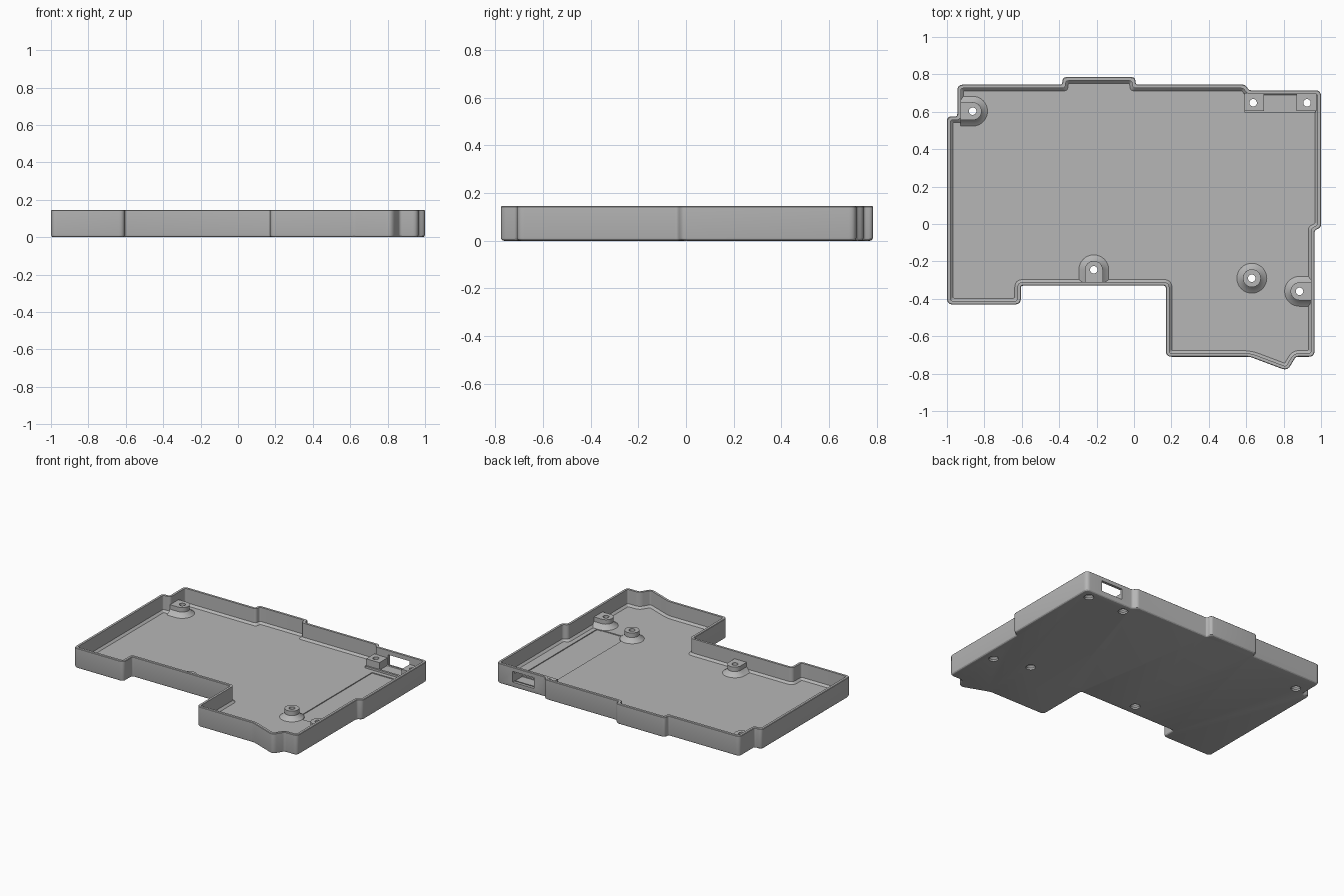
import bpy, bmesh, math
from mathutils import Vector

cube = bpy.data.objects.get("Cube")
if cube:
    bpy.data.objects.remove(cube, do_unlink=True)

grey = bpy.data.materials.new("plain_grey")
grey.use_nodes = True
colour = (0.47, 0.47, 0.47, 1)
grey.diffuse_color = colour
grey.node_tree.nodes["Principled BSDF"].inputs["Base Color"].default_value = colour


def loft(name, rings):
    """Closed solid from a stack of (points, height) rings."""
    bm = bmesh.new()
    loops = [[bm.verts.new((p[0], p[1], z)) for p in pts] for pts, z in rings]
    for a, b in zip(loops, loops[1:]):
        n = len(a)
        for i in range(n):
            j = (i + 1) % n
            bm.faces.new((a[i], a[j], b[j], b[i]))
    bm.faces.new(loops[0][::-1])
    bm.faces.new(loops[-1])
    bmesh.ops.recalc_face_normals(bm, faces=bm.faces)
    mesh = bpy.data.meshes.new(name)
    bm.to_mesh(mesh)
    bm.free()
    mesh.materials.append(grey)
    obj = bpy.data.objects.new(name, mesh)
    bpy.context.collection.objects.link(obj)
    return obj


def box(name, x0, x1, y0, y1, z0, z1):
    pts = [(x0, y0), (x1, y0), (x1, y1), (x0, y1)]
    return loft(name, [(pts, z0), (pts, z1)])


def circle(x, y, r, n=24):
    return [(x + r * math.cos(math.tau * i / n), y + r * math.sin(math.tau * i / n))
            for i in range(n)]


def cut(obj, cutter):
    mod = obj.modifiers.new("cut", "BOOLEAN")
    mod.operation, mod.solver, mod.object = "DIFFERENCE", "EXACT", cutter
    bpy.ops.object.select_all(action="DESELECT")
    bpy.context.view_layer.objects.active = obj
    obj.select_set(True)
    bpy.ops.object.modifier_apply(modifier=mod.name)


def inset(pts, d):
    """Move every side of an anticlockwise polygon inward by d."""
    out = []
    for i, p in enumerate(pts):
        a = (p - pts[i - 1]).normalized()
        b = (pts[(i + 1) % len(pts)] - p).normalized()
        na, nb = Vector((-a.y, a.x)), Vector((-b.y, b.x))
        out.append(p + (na + nb) * d / (1 + na.dot(nb)))
    return out


def rounded(pts, d, r=0.032, steps=6):
    """Inset polygon with rounded corners, same point count for any inset."""
    pts, out = inset(pts, d), []
    for i, p in enumerate(pts):
        a, b = pts[i - 1] - p, pts[(i + 1) % len(pts)] - p
        convex = a.cross(b) < 0
        t = max(r - d, 0.006) if convex else 0.012 + d
        t = min(t, 0.45 * a.length, 0.45 * b.length)
        s, e = p + a.normalized() * t, p + b.normalized() * t
        for k in range(steps + 1):
            u = k / steps
            out.append(s * (1 - u) ** 2 + p * 2 * u * (1 - u) + e * u ** 2)
    return out


# Tray: rounded lower edge, thin wall, sloped join to the floor
outline = [Vector(p) for p in (
    (-1, -.43), (-.605, -.43), (-.605, -.33), (.17, -.33), (.17, -.71), (.62, -.71),
    (.82, -.785), (.865, -.71), (.965, -.71), (.965, -.035), (1, -.018), (1, .715),
    (.615, .715), (.595, .745), (.01, .745), (.005, .785), (-.38, .785), (-.385, .745),
    (-.945, .745), (-.945, .575), (-1, .575))]
HEIGHT, FLOOR = 0.145, 0.03
tray = loft("tray", [(rounded(outline, d), z) for d, z in (
    (.014, 0), (.007, .002), (.002, .007), (0, .014), (0, HEIGHT - .003),
    (.003, HEIGHT), (.019, HEIGHT), (.019, FLOOR + .014), (.033, FLOOR))])


# Screw bosses with flared feet, the D-shaped ones running into a wall
def boss(name, x, y, facing=None, reach=0.065):
    def section(r):
        if facing is None:
            return circle(x, y, r, 32)
        a = math.radians(facing)
        out = Vector((math.cos(a), math.sin(a)))
        centre = Vector((x, y))
        arc = [centre + Vector((math.cos(t), math.sin(t))) * r
               for t in (a + math.pi * (i / 16 - .5) for i in range(17))]
        return arc + [arc[-1] - out * reach, arc[0] - out * reach]
    return loft(name, [(section(r), z) for r, z in (
        (.08, .02), (.08, FLOOR), (.062, .043), (.048, .06), (.048, .092))])


bosses = [
    (boss("left_boss", -.863, .603, 0), -.863, .603),
    (boss("front_boss", -.215, -.245, 90), -.215, -.245),
    (boss("inner_boss", .63, -.29), .63, -.29),
    (boss("right_boss", .885, -.36, 180), .885, -.36),
    (box("port_block_right", .59, .695, .605, .70, .02, .092), .637, .648),
    (box("port_block_left", .87, .975, .605, .70, .02, .092), .925, .648),
]

# Port sill and the low ridge in front of it
sill = box("port_sill", .60, .97, .61, .70, .02, .038)
ridge = box("port_ridge", .59, .97, .595, .61, .02, .044)

# Openings: port window, shallow floor recess
window = box("window_cutter", .70, .87, .695, .75, .038, .115)
recess = box("recess_cutter", .665, .9, -.285, .565, FLOOR - .006, .06)
cut(tray, window)
cut(tray, recess)

# Screw holes, wider at the underside
cutters = [window, recess]
for obj, x, y in bosses:
    hole = loft("hole_cutter", [(circle(x, y, r), z) for r, z in (
        (.032, -.01), (.032, .012), (.02, .024), (.02, .2))])
    for target in (tray, obj) + ((sill,) if obj.name.startswith("port") else ()):
        cut(target, hole)
    cutters.append(hole)
for c in cutters:
    bpy.data.objects.remove(c, do_unlink=True)

# Smooth curves, sharp edges
for obj in [tray] + [b[0] for b in bosses]:
    bpy.ops.object.select_all(action="DESELECT")
    bpy.context.view_layer.objects.active = obj
    obj.select_set(True)
    bpy.ops.object.shade_smooth_by_angle(angle=math.radians(28))
